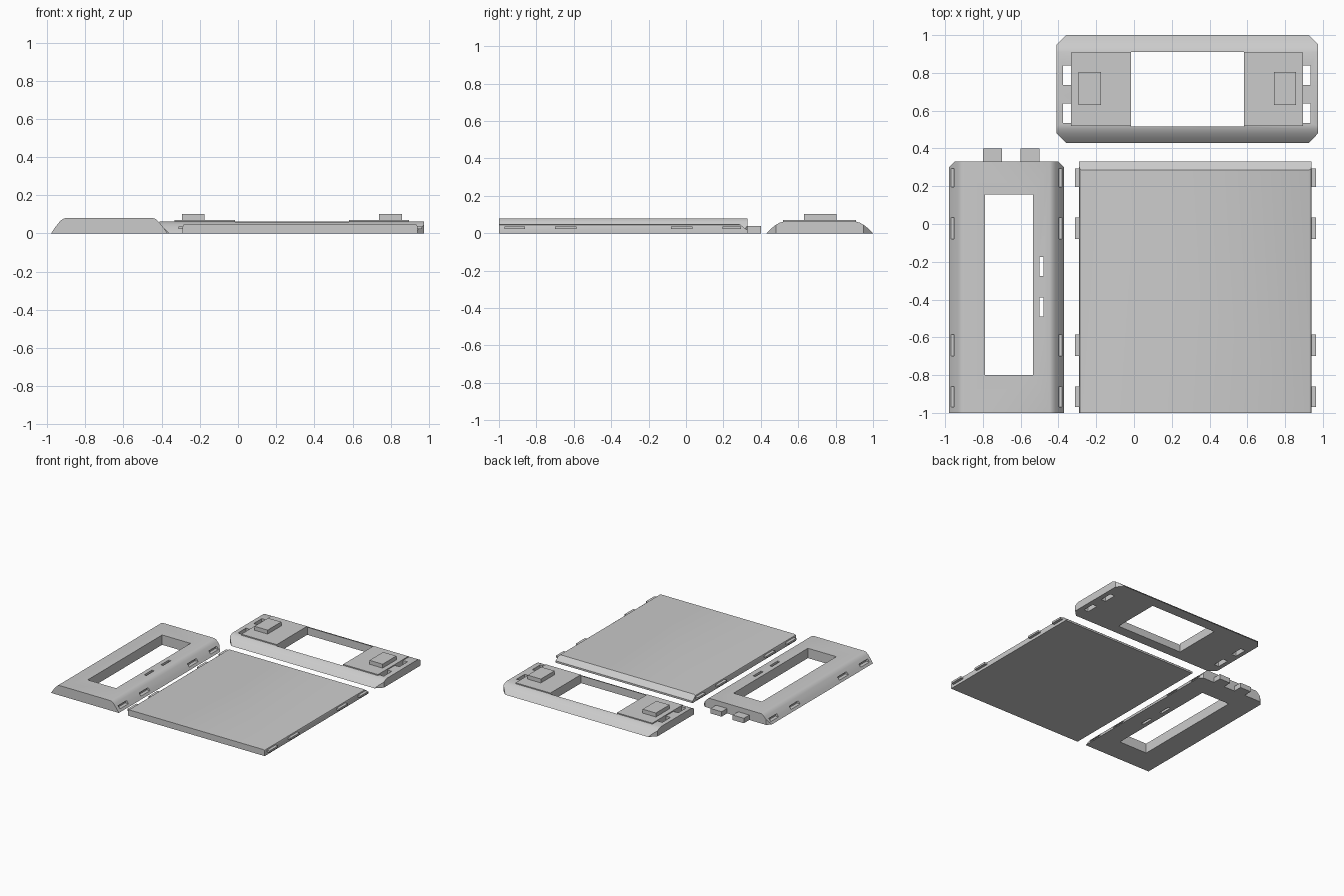
import bpy, bmesh
from mathutils import Vector

cube = bpy.data.objects.get("Cube")
if cube:
    bpy.data.objects.remove(cube)

grey = bpy.data.materials.new("plain grey")
grey.use_nodes = True
tone = (0.6, 0.6, 0.6, 1)
grey.diffuse_color = tone
grey.node_tree.nodes["Principled BSDF"].inputs["Base Color"].default_value = tone


def finish(name, bm):
    bmesh.ops.recalc_face_normals(bm, faces=bm.faces)
    mesh = bpy.data.meshes.new(name)
    bm.to_mesh(mesh)
    bm.free()
    mesh.materials.append(grey)
    ob = bpy.data.objects.new(name, mesh)
    bpy.context.collection.objects.link(ob)
    return ob


def prism(name, points, axis, start, end):
    """Extrude a 2D outline along x, y or z."""
    place = {"x": lambda a, b: (start, a, b),
             "y": lambda a, b: (a, start, b),
             "z": lambda a, b: (a, b, start)}[axis]
    step = Vector([(end - start) * (axis == k) for k in "xyz"])
    bm = bmesh.new()
    face = bm.faces.new([bm.verts.new(place(*p)) for p in points])
    extruded = bmesh.ops.extrude_face_region(bm, geom=[face])["geom"]
    moved = [v for v in extruded if isinstance(v, bmesh.types.BMVert)]
    bmesh.ops.translate(bm, verts=moved, vec=step)
    return finish(name, bm)


def boxes(name, spans):
    """Several boxes in one object, each given as x, y and z ranges."""
    bm = bmesh.new()
    for span in spans:
        made = bmesh.ops.create_cube(bm, size=1)["verts"]
        for v in made:
            v.co = [lo + (c + 0.5) * (hi - lo) for c, (lo, hi) in zip(v.co, span)]
    return finish(name, bm)


def boolean(ob, other, operation):
    mod = ob.modifiers.new("cut", "BOOLEAN")
    mod.operation, mod.object, mod.solver = operation, other, "EXACT"
    bpy.context.view_layer.objects.active = ob
    bpy.ops.object.modifier_apply(modifier=mod.name)
    bpy.data.objects.remove(other)


def smooth(ob):
    bpy.ops.object.select_all(action="DESELECT")
    ob.select_set(True)
    bpy.context.view_layer.objects.active = ob
    bpy.ops.object.shade_smooth_by_angle(angle=0.5)


through = (-0.1, 0.2)
tab_rows = [(-0.97, -0.86), (-0.7, -0.585), (-0.08, 0.035), (0.195, 0.295)]

# Side frame: curved shoulders, clipped back corners
left, right, back = -0.98, -0.37, 0.33
shoulder = [(0, 0), (0.02, 0.03), (0.045, 0.061), (0.06, 0.075), (0.075, 0.08)]
profile = [(left + d, z) for d, z in shoulder]
profile += [(right - d, z) for d, z in reversed(shoulder)]
side_frame = prism("side_frame", profile, "y", -1, back)
clip = 0.03
plan = [(left, -1.1), (right, -1.1), (right, back - clip), (right - clip, back),
        (left + clip, back), (left, back - clip)]
boolean(side_frame, prism("plan", plan, "z", *through), "INTERSECT")

# Side frame window, slots and side notches
cuts = [((-0.79, -0.535), (-0.8, 0.155), through)]
cuts += [((-0.5, -0.48), y, through) for y in [(-0.49, -0.39), (-0.275, -0.175)]]
for y in tab_rows:
    for x in [(left - 0.1, left + 0.04), (right - 0.04, right + 0.1)]:
        cuts.append((x, y, (0.018, 0.04)))
boolean(side_frame, boxes("cutter", cuts), "DIFFERENCE")
smooth(side_frame)
boxes("side_frame_tabs", [(x, (back - 0.02, 0.4), (0, 0.04))
                          for x in [(-0.8, -0.7), (-0.6, -0.5)]])

# Flat cover with softened sides and a sloped back edge
left, right = -0.29, 0.94
edge = [(0, 0), (0, 0.036), (0.004, 0.045), (0.014, 0.05)]
profile = [(left + d, z) for d, z in edge]
profile += [(right - d, z) for d, z in reversed(edge)]
cover = prism("flat_cover", profile, "y", -1, back)
slope = [(-1.1, -0.1), (back, -0.1), (back, 0.015), (0.285, 0.05), (0.285, 0.2), (-1.1, 0.2)]
boolean(cover, prism("slope", slope, "x", -1, 1.2), "INTERSECT")
smooth(cover)
boxes("cover_tabs", [(x, y, (0.022, 0.037)) for y in tab_rows
                     for x in [(left - 0.023, left + 0.01), (right - 0.01, right + 0.023)]])

# Rear frame: curved long edges, clipped corners
left, right, front, back = -0.41, 0.975, 0.43, 1.0
shoulder = [(0, 0), (0.025, 0.025), (0.05, 0.045), (0.07, 0.056), (0.09, 0.062)]
profile = [(front + d, z) for d, z in shoulder]
profile += [(back - d, z) for d, z in reversed(shoulder)]
rear_frame = prism("rear_frame", profile, "x", left, right)
clip = 0.05
plan = [(left, front + clip), (left + clip, front), (right - clip, front), (right, front + clip),
        (right, back - clip), (right - clip, back), (left + clip, back), (left, back - clip)]
boolean(rear_frame, prism("plan", plan, "z", *through), "INTERSECT")

# Rear frame window and end slots
cuts = [((-0.015, 0.582), (0.515, 0.91), through)]
cuts += [(x, y, through) for x in [(-0.375, -0.333), (0.895, 0.935)]
         for y in [(0.535, 0.637), (0.735, 0.84)]]
boolean(rear_frame, boxes("cutter", cuts), "DIFFERENCE")
smooth(rear_frame)

# Raised pads and blocks beside the rear window
boxes("raised_pads", [(x, (0.518, 0.908), (0.058, 0.07)) for x in [(-0.333, -0.015), (0.582, 0.895)]])
boxes("pad_blocks", [(x, (0.63, 0.805), (0.065, 0.102)) for x in [(-0.293, -0.175), (0.74, 0.858)]])
